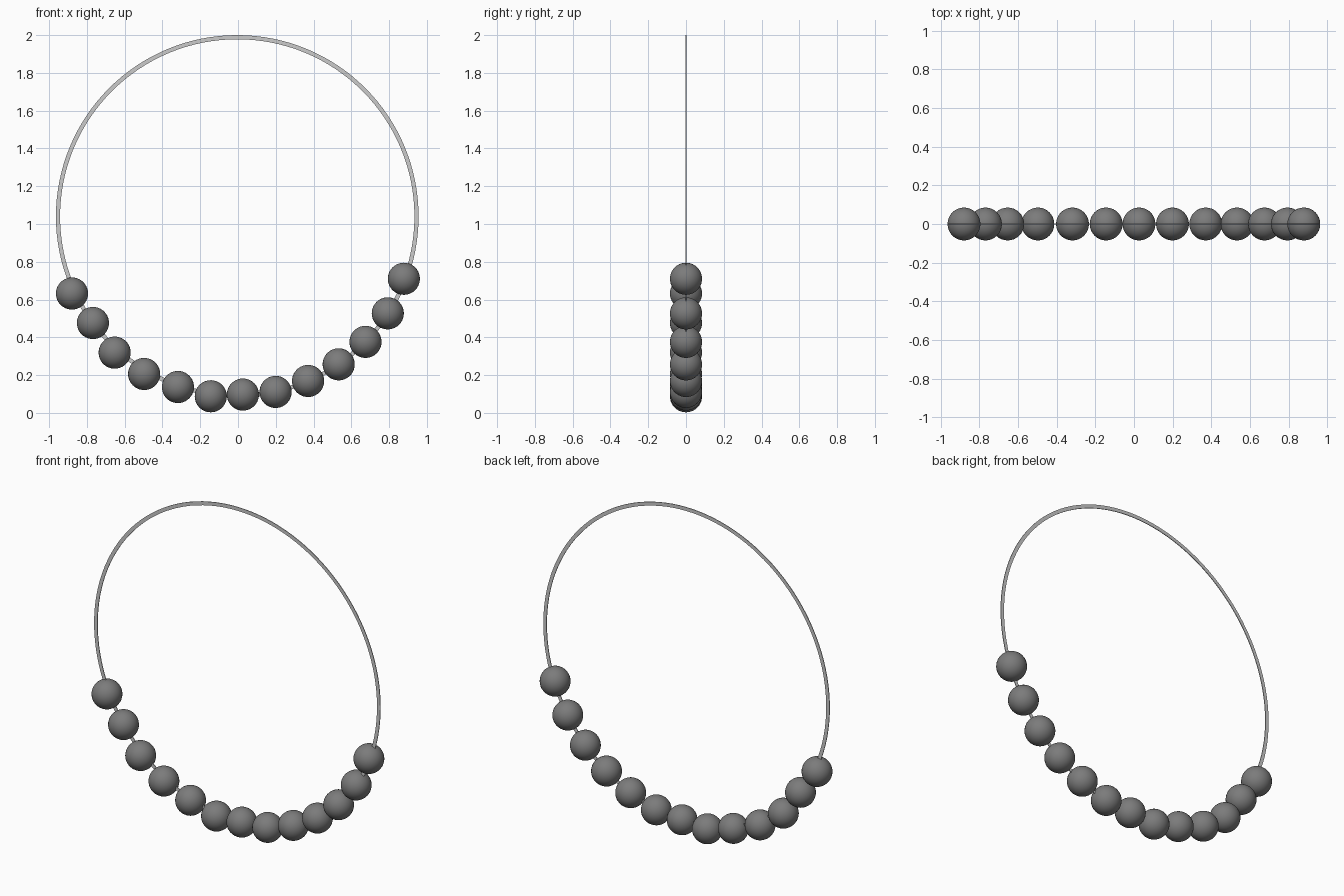
import bpy, bmesh
from math import sin, cos, tau

if "Cube" in bpy.data.objects:
    bpy.data.objects.remove(bpy.data.objects["Cube"])

def finish(name, bm, smooth, mat=None):
    me = bpy.data.meshes.new(name)
    bmesh.ops.recalc_face_normals(bm, faces=bm.faces)
    for f in bm.faces:
        f.smooth = smooth
    bm.to_mesh(me)
    bm.free()
    if mat:
        me.materials.append(mat)
    ob = bpy.data.objects.new(name, me)
    bpy.context.collection.objects.link(ob)
    return ob

# Thin flat hoop: rectangular section swept round a circle
N, CX, CZ, R_OUT, R_IN, HALF = 128, -0.004, 1.04, 0.96, 0.938, 0.002
bm = bmesh.new()
rings = []
for i in range(N):
    a = tau * i / N
    rings.append([bm.verts.new((CX + r * cos(a), y, CZ + r * sin(a)))
                  for r, y in ((R_OUT, -HALF), (R_OUT, HALF), (R_IN, HALF), (R_IN, -HALF))])
for i in range(N):
    p, q = rings[i], rings[(i + 1) % N]
    for k in range(4):
        bm.faces.new((p[k], p[(k + 1) % 4], q[(k + 1) % 4], q[k]))
finish("hoop", bm, False)

# Beads hanging along the lower part of the hoop
dark = bpy.data.materials.new("dark_grey")
dark.diffuse_color = (0.2, 0.2, 0.2, 1)
dark.use_nodes = True
dark.node_tree.nodes["Principled BSDF"].inputs["Base Color"].default_value = dark.diffuse_color
centres = [(-.879, .632), (-.768, .476), (-.653, .319), (-.497, .206), (-.318, .137),
           (-.144, .088), (.026, .097), (.199, .111), (.371, .169), (.533, .257),
           (.675, .376), (.793, .527), (.878, .710)]
for i, (x, z) in enumerate(centres, 1):
    bm = bmesh.new()
    bmesh.ops.create_uvsphere(bm, u_segments=32, v_segments=20, radius=0.085)
    ob = finish(f"bead_{i:02d}", bm, True, dark)
    ob.location = (x, 0, z)
